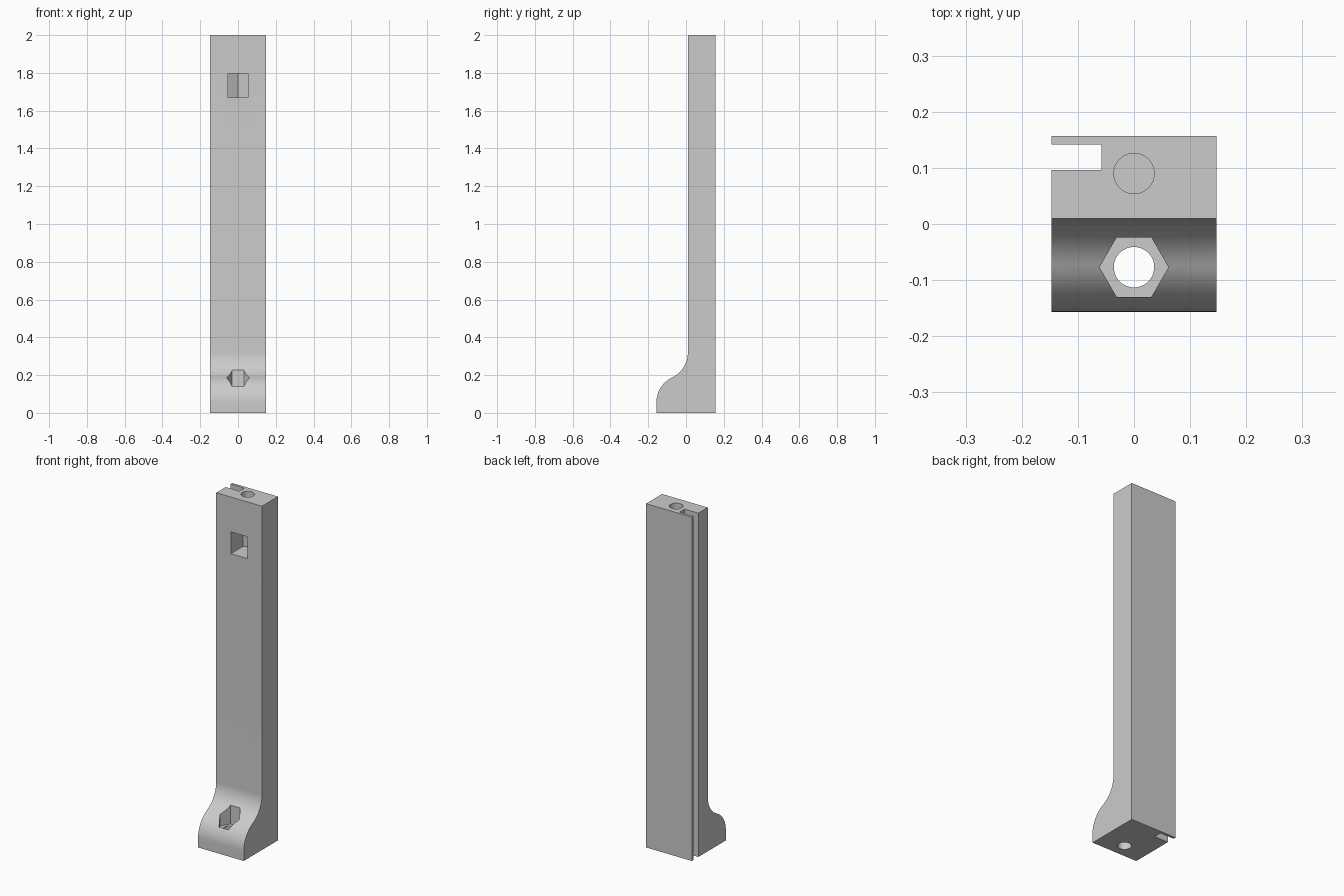
import bpy, bmesh, math
from mathutils import Vector

cube = bpy.data.objects.get("Cube")
if cube:
    bpy.data.objects.remove(cube, do_unlink=True)

grey = bpy.data.materials.new("plain grey")
grey.use_nodes = True
colour = (0.6, 0.6, 0.6, 1)
grey.diffuse_color = colour
grey.node_tree.nodes["Principled BSDF"].inputs["Base Color"].default_value = colour

HALF_W, BACK, FRONT = 0.147, 0.157, 0.01
R = 0.147                      # radius of both blending arcs on the foot
NUT, HOLE = 0.0615, 0.036      # nut corner radius, screw hole radius


def extrude(name, points, direction):
    """Closed outline swept along a direction into a solid."""
    bm = bmesh.new()
    face = bm.faces.new([bm.verts.new(p) for p in points])
    swept = bmesh.ops.extrude_face_region(bm, geom=[face])["geom"]
    verts = [v for v in swept if isinstance(v, bmesh.types.BMVert)]
    bmesh.ops.translate(bm, vec=Vector(direction), verts=verts)
    bmesh.ops.recalc_face_normals(bm, faces=bm.faces)
    mesh = bpy.data.meshes.new(name)
    bm.to_mesh(mesh)
    bm.free()
    mesh.materials.append(grey)
    obj = bpy.data.objects.new(name, mesh)
    bpy.context.collection.objects.link(obj)
    return obj


def arc(cx, cy, radius, start, end, steps):
    angles = [math.radians(start + (end - start) * i / steps) for i in range(steps + 1)]
    return [(cx + radius * math.cos(a), cy + radius * math.sin(a)) for a in angles]


def ring(cx, cy, radius, sides, turn=0):
    return arc(cx, cy, radius, turn, turn + 360, sides)[:-1]


def cut(body, name, outline, bottom, top):
    """Subtract a vertical prism from the body."""
    cutter = extrude(name, [(x, y, bottom) for x, y in outline], (0, 0, top - bottom))
    cutter.hide_render = True
    mod = body.modifiers.new(name, "BOOLEAN")
    mod.operation, mod.solver, mod.object = "DIFFERENCE", "EXACT", cutter
    bpy.context.view_layer.objects.active = body
    bpy.ops.object.modifier_apply(modifier=name)
    bpy.data.objects.remove(cutter, do_unlink=True)


# Post and curved foot: one side profile swept across the width
lean = 115.6
profile = [(BACK, 0), (-BACK, 0)]
profile += arc(R - BACK, 0.055, R, 180, lean, 16)
profile += arc(FRONT - R, 0.32, R, lean - 180, 0, 16)[1:]
profile += [(FRONT, 2), (BACK, 2)]
post = extrude("post", [(-HALF_W, y, z) for y, z in profile], (2 * HALF_W, 0, 0))

# Full-length panel slot on the side
slot = [(-0.2, 0.096), (-0.058, 0.096), (-0.058, 0.142), (-0.2, 0.142)]
cut(post, "panel_slot", slot, -0.1, 2.1)

# Upper nut window, open to the front, with a screw hole from the top
centre = 0.09
flat = NUT * math.cos(math.radians(30))
window = [(-flat, -0.1), (flat, -0.1), (flat, centre + NUT / 2),
          (0, centre + NUT), (-flat, centre + NUT / 2)]
cut(post, "upper_nut_window", window, 1.67, 1.797)
cut(post, "upper_screw_hole", ring(0, centre, HOLE, 48), 1.75, 2.1)

# Foot nut pocket and through hole
cut(post, "foot_nut_pocket", ring(0, -0.077, NUT, 6), 0.117, 0.5)
cut(post, "foot_screw_hole", ring(0, -0.077, HOLE, 48), -0.1, 0.5)

# Smooth arcs, sharp edges
bpy.ops.object.select_all(action="DESELECT")
post.select_set(True)
bpy.context.view_layer.objects.active = post
bpy.ops.object.shade_smooth_by_angle(angle=math.radians(30))
